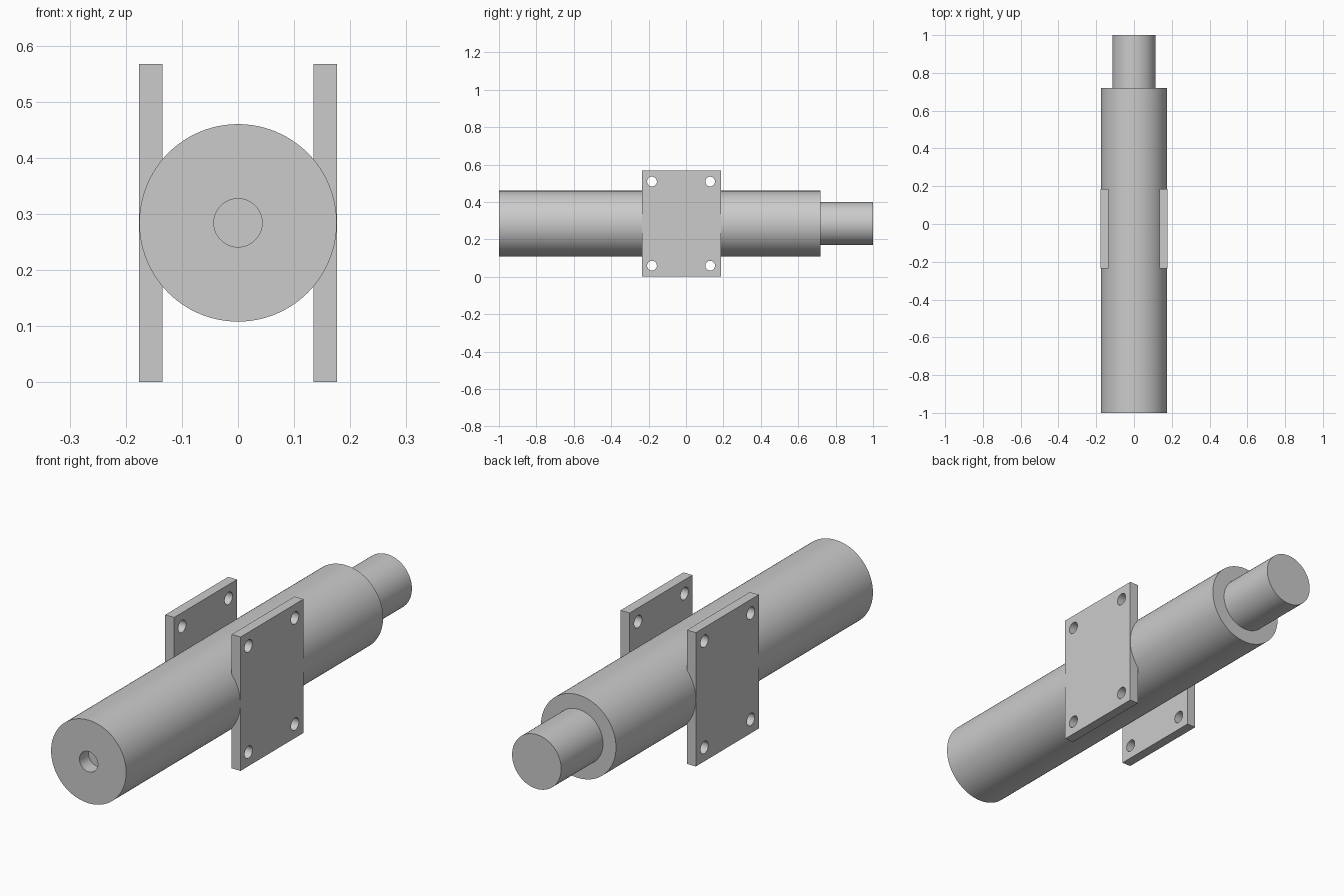
import bpy, bmesh
from math import radians, pi
from mathutils import Matrix, Vector

cube = bpy.data.objects.get("Cube")
if cube:
    bpy.data.objects.remove(cube, do_unlink=True)

AXIS_Z = 0.284
RADIUS = 0.176

grey = bpy.data.materials.new("plain grey")
grey.use_nodes = True
grey.diffuse_color = (0.6, 0.6, 0.6, 1)
grey.node_tree.nodes["Principled BSDF"].inputs["Base Color"].default_value = (0.6, 0.6, 0.6, 1)


def add_object(name, bm):
    bmesh.ops.recalc_face_normals(bm, faces=bm.faces)
    mesh = bpy.data.meshes.new(name)
    bm.to_mesh(mesh)
    bm.free()
    mesh.materials.append(grey)
    obj = bpy.data.objects.new(name, mesh)
    bpy.context.collection.objects.link(obj)
    return obj


def select_only(obj):
    bpy.ops.object.select_all(action='DESELECT')
    obj.select_set(True)
    bpy.context.view_layer.objects.active = obj


def smooth(obj):
    select_only(obj)
    bpy.ops.object.shade_smooth_by_angle(angle=radians(30))


def lathe(name, profile, steps=96):
    """Spin (radius, y) points around the long axis."""
    bm = bmesh.new()
    verts = [bm.verts.new((r, y, AXIS_Z)) for r, y in profile]
    edges = [bm.edges.new(pair) for pair in zip(verts, verts[1:])]
    bmesh.ops.spin(bm, geom=verts + edges, cent=(0, 0, AXIS_Z), axis=(0, 1, 0),
                   angle=2 * pi, steps=steps, use_duplicate=False)
    bmesh.ops.remove_doubles(bm, verts=bm.verts, dist=1e-5)
    obj = add_object(name, bm)
    smooth(obj)
    return obj


# Cylinder body with a shallow blind bore in the front end
lathe("cylinder_body", [(0, -0.94), (0.043, -0.94), (0.043, -1), (RADIUS, -1),
                        (RADIUS, 0.72), (0, 0.72)])

# Narrower rod at the rear
lathe("piston_rod", [(0, 0.71), (0.115, 0.71), (0.115, 1), (0, 1)])

# Mounting plates flush with the body sides, each with four bolt holes
PLATE_Y = (-0.235, 0.186)
PLATE_TOP = 0.567
THICK = 0.042
for side, name in ((1, "left_mounting_plate"), (-1, "right_mounting_plate")):
    x = side * (RADIUS + 0.0005 - THICK / 2)
    bm = bmesh.new()
    size = Vector((THICK, PLATE_Y[1] - PLATE_Y[0], PLATE_TOP))
    centre = Vector((x, sum(PLATE_Y) / 2, PLATE_TOP / 2))
    bmesh.ops.create_cube(bm, size=1, matrix=Matrix.Translation(centre) @ Matrix.Diagonal(size.to_4d()))
    plate = add_object(name, bm)

    # Bolt hole cutter
    bm = bmesh.new()
    for y in (-0.182, 0.129):
        for z in (0.059, 0.509):
            place = Matrix.Translation((x, y, z)) @ Matrix.Rotation(pi / 2, 4, 'Y')
            bmesh.ops.create_cone(bm, cap_ends=True, segments=40, radius1=0.026,
                                  radius2=0.026, depth=0.1, matrix=place)
    cutter = add_object("bolt_hole_cutter", bm)
    cutter.hide_render = True

    cut = plate.modifiers.new("bolt_holes", 'BOOLEAN')
    cut.operation = 'DIFFERENCE'
    cut.solver = 'EXACT'
    cut.object = cutter
    select_only(plate)
    bpy.ops.object.modifier_apply(modifier=cut.name)
    bpy.data.objects.remove(cutter, do_unlink=True)
    smooth(plate)
